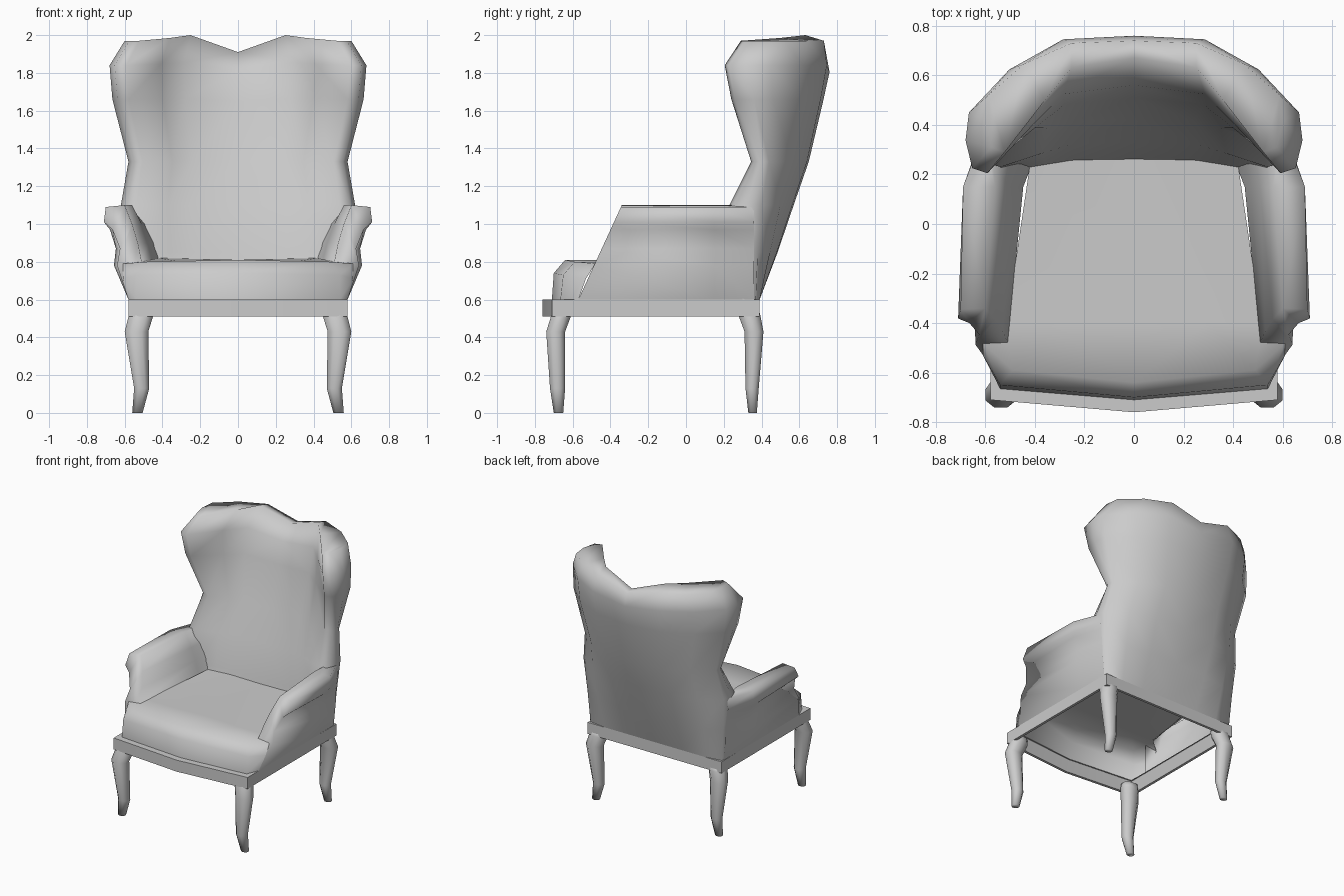
import bpy
import bmesh
from math import radians

cube = bpy.data.objects.get("Cube")
if cube:
    bpy.data.objects.remove(cube, do_unlink=True)

grey = bpy.data.materials.new("plain grey")
grey.use_nodes = True
COLOUR = (0.6, 0.6, 0.6, 1)
grey.diffuse_color = COLOUR
grey.node_tree.nodes["Principled BSDF"].inputs["Base Color"].default_value = COLOUR


def loft(name, rings, closed=False, caps=(False, False), angle=120):
    """Skin a stack of rings on the +x side and copy it to the -x side."""
    bm = bmesh.new()
    n = len(rings[0])
    for side in (1, -1):
        rows = [[bm.verts.new((side * x, y, z)) for x, y, z in r] for r in rings]
        for a, b in zip(rows, rows[1:]):
            for i in range(n if closed else n - 1):
                j = (i + 1) % n
                bm.faces.new((a[i], a[j], b[j], b[i]))
        # A cap is a strip of quads between opposite halves of the ring
        for row, wanted in ((rows[0], caps[0]), (rows[-1], caps[1])):
            if wanted:
                for i in range(n // 2 - 1):
                    bm.faces.new((row[i], row[i + 1], row[n - 2 - i], row[n - 1 - i]))
    bmesh.ops.remove_doubles(bm, verts=bm.verts, dist=0.0005)
    bmesh.ops.recalc_face_normals(bm, faces=bm.faces)
    mesh = bpy.data.meshes.new(name)
    bm.to_mesh(mesh)
    bm.free()
    mesh.materials.append(grey)
    obj = bpy.data.objects.new(name, mesh)
    bpy.context.collection.objects.link(obj)
    bpy.ops.object.select_all(action="DESELECT")
    obj.select_set(True)
    bpy.context.view_layer.objects.active = obj
    bpy.ops.object.shade_smooth_by_angle(angle=radians(angle))


# Winged back: horseshoe sections, the inner side starting at seat height
def back_ring(z, w, rear, side, wing, inner, scallop):
    bow, hollow = rear - side, inner - wing
    outside = [(0, rear, -0.07), (0.42 * w, rear - 0.05 * bow, 0),
               (0.74 * w, side + 0.53 * bow, 0), (0.98 * w, side - 0.02, 0),
               (w, (side + wing) / 2, 0)]
    inside = [(0.96 * w, wing + 0.02, 0), (0.87 * w, wing, 0),
              (0.6 * w, wing + 0.55 * hollow, 0.015),
              (0.42 * w, wing + 0.9 * hollow, 0.03), (0, inner, -0.06)]
    return ([(x, y, z + dz * scallop) for x, y, dz in outside]
            + [(x, y, max(z + dz * scallop, 0.8)) for x, y, dz in inside])


BACK = [  # height, half width, rear, side, wing front, inner middle, scallop
    (0.60, 0.58, 0.39, 0.39, 0.21, 0.26, 0),
    (0.85, 0.60, 0.485, 0.40, 0.22, 0.27, 0),
    (1.10, 0.62, 0.57, 0.42, 0.23, 0.33, 0),
    (1.33, 0.58, 0.65, 0.46, 0.345, 0.42, 0),
    (1.66, 0.665, 0.725, 0.48, 0.24, 0.51, 0.2),
    (1.84, 0.68, 0.76, 0.47, 0.205, 0.56, 0.5),
    (1.97, 0.60, 0.74, 0.54, 0.29, 0.67, 1),
]
loft("winged_back", [back_ring(*level) for level in BACK], caps=(False, True))

# Arms: hollow rolled section, sloping front, merging with the back
ARM_FRONT = [(0.58, 0.60), (0.64, 0.78), (0.625, 0.87), (0.665, 0.97), (0.71, 1.01),
             (0.70, 1.09), (0.60, 1.10), (0.56, 1.0), (0.53, 0.90), (0.51, 0.80)]
ARM_REAR = [(0.577, 0.60), (0.595, 0.78), (0.597, 0.87), (0.607, 0.97), (0.615, 1.01),
            (0.61, 1.09), (0.57, 1.10), (0.49, 1.0), (0.44, 0.90), (0.40, 0.81)]
front = [(x, -0.34 - 0.46 * (1.1 - z), z) for x, z in ARM_FRONT]
rear = [(x, 0.36 if i < 6 else 0.27, z) for i, (x, z) in enumerate(ARM_REAR)]
middle = [(0.7 * a + 0.3 * b + (0.03 if i < 6 else -0.03), 0.15, z)
          for i, ((a, z), (b, _)) in enumerate(zip(ARM_FRONT, ARM_REAR))]
middle[0] = (0.58, 0.15, 0.60)
middle = [(min(x, 0.69), y, z) for x, y, z in middle]
loft("arms", [rear, middle, front], caps=(False, True))

# Seat: bowed front face, rounded top edge, then back between the arms
loft("seat", [
    [(0, -0.71, 0.60), (0.54, -0.665, 0.60), (0.58, -0.57, 0.60)],
    [(0, -0.70, 0.74), (0.54, -0.65, 0.73), (0.61, -0.53, 0.71)],
    [(0, -0.64, 0.81), (0.49, -0.59, 0.80), (0.61, -0.48, 0.79)],
    [(0, -0.40, 0.81), (0.30, -0.40, 0.80), (0.515, -0.40, 0.80)],
    [(0, 0.27, 0.81), (0.22, 0.26, 0.815), (0.42, 0.24, 0.82)],
])

# Seat rail: thin hollow frame under the upholstery
RAIL = [(0, -0.76), (0.58, -0.71), (0.58, 0.39), (0, 0.39)]


def rail_ring(z, t):
    return [(max(x - t, 0), y + (t if y < 0 else -t), z) for x, y in RAIL]


loft("seat_rail", [rail_ring(0.60, 0.05), rail_ring(0.60, 0), rail_ring(0.51, 0),
                   rail_ring(0.51, 0.02), rail_ring(0.60, 0.04)], angle=60)


# Legs: chamfered sections with a knee and a tapered foot
def leg_ring(z, x0, x1, y0, y1):
    cx, cy = (x1 - x0) * 0.28, (y1 - y0) * 0.28
    return [(x0 + cx, y0, z), (x1 - cx, y0, z), (x1, y0 + cy, z), (x1, y1 - cy, z),
            (x1 - cx, y1, z), (x0 + cx, y1, z), (x0, y1 - cy, z), (x0, y0 + cy, z)]


FRONT_LEG = [(0, 0.505, 0.56, -0.70, -0.65), (0.13, 0.47, 0.55, -0.72, -0.64),
             (0.43, 0.475, 0.60, -0.74, -0.64), (0.51, 0.45, 0.58, -0.715, -0.61),
             (0.55, 0.45, 0.575, -0.705, -0.61)]
REAR_LEG = [(0, 0.505, 0.56, 0.33, 0.375), (0.13, 0.47, 0.55, 0.315, 0.385),
            (0.43, 0.475, 0.60, 0.31, 0.41), (0.51, 0.45, 0.58, 0.28, 0.395),
            (0.55, 0.45, 0.575, 0.28, 0.385)]
for name, sections in (("front_legs", FRONT_LEG), ("rear_legs", REAR_LEG)):
    loft(name, [leg_ring(*s) for s in sections], closed=True, caps=(True, True))
